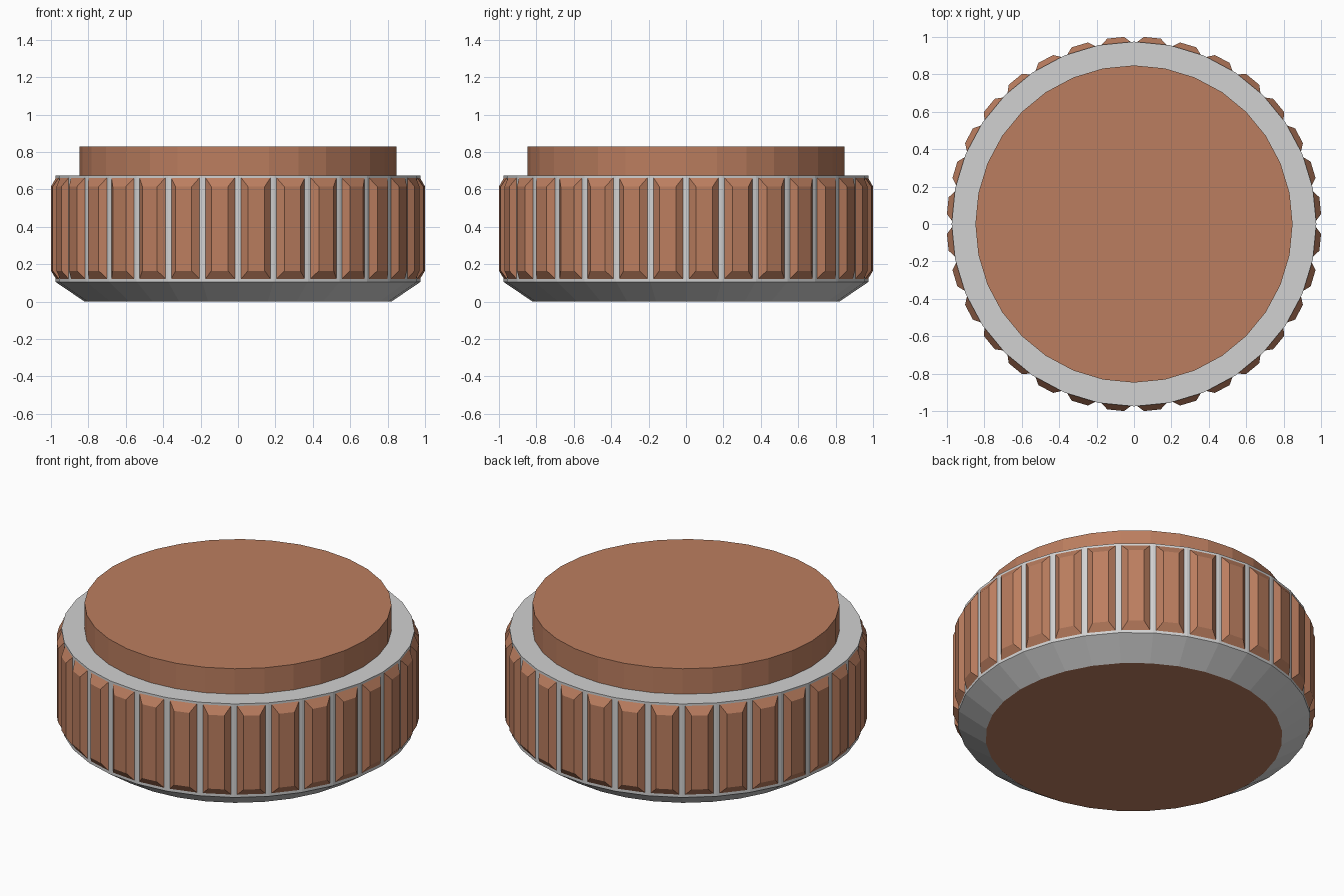
import bpy, bmesh, math

if "Cube" in bpy.data.objects:
    bpy.data.objects.remove(bpy.data.objects["Cube"])

N = 32  # sides of the body and number of grip ribs


def material(name, rgb):
    m = bpy.data.materials.new(name)
    m.diffuse_color = (*rgb, 1.0)
    m.use_nodes = True
    m.node_tree.nodes["Principled BSDF"].inputs["Base Color"].default_value = m.diffuse_color
    return m


copper = material("copper brown", (0.50, 0.208, 0.115))
grey = material("light grey", (0.64, 0.64, 0.64))


def make_object(name, bm, mats):
    bmesh.ops.recalc_face_normals(bm, faces=bm.faces[:])
    me = bpy.data.meshes.new(name)
    bm.to_mesh(me)
    bm.free()
    for m in mats:
        me.materials.append(m)
    ob = bpy.data.objects.new(name, me)
    bpy.context.collection.objects.link(ob)
    return ob


def lathe(name, profile, mats):
    """Closed turned solid from (radius, height) points."""
    bm = bmesh.new()
    rings = [[bm.verts.new((r * math.cos(i * math.tau / N), r * math.sin(i * math.tau / N), z))
              for i in range(N)] for r, z in profile]
    for a, b in zip(rings, rings[1:]):
        for i in range(N):
            j = (i + 1) % N
            bm.faces.new((a[i], a[j], b[j], b[i]))
    bm.faces.new(rings[0][::-1])
    bm.faces.new(rings[-1])
    return make_object(name, bm, mats)


# Grey body with chamfered foot and brown underside
body = lathe("body", [(0.82, 0.0), (0.975, 0.105), (0.975, 0.675)], [grey, copper])
for p in body.data.polygons:
    if p.normal.z < -0.99:
        p.material_index = 1

# Raised top disc
lathe("top_disc", [(0.848, 0.67), (0.848, 0.83)], [copper])

# Grip ribs: bevelled plates, one on each side of the body
bm = bmesh.new()
for k in range(N):
    t = (k + 0.5) * math.tau / N
    c, s = math.cos(t), math.sin(t)

    def rect(d, w, z0, z1):
        return [bm.verts.new((d * c - y * s, d * s + y * c, z))
                for y, z in ((-w, z0), (w, z0), (w, z1), (-w, z1))]

    base = rect(0.969, 0.080, 0.12, 0.664)
    face = rect(1.0004, 0.045, 0.165, 0.615)
    bm.faces.new(face)
    bm.faces.new(base[::-1])
    for i in range(4):
        j = (i + 1) % 4
        bm.faces.new((base[i], base[j], face[j], face[i]))
make_object("grip_ribs", bm, [copper])
